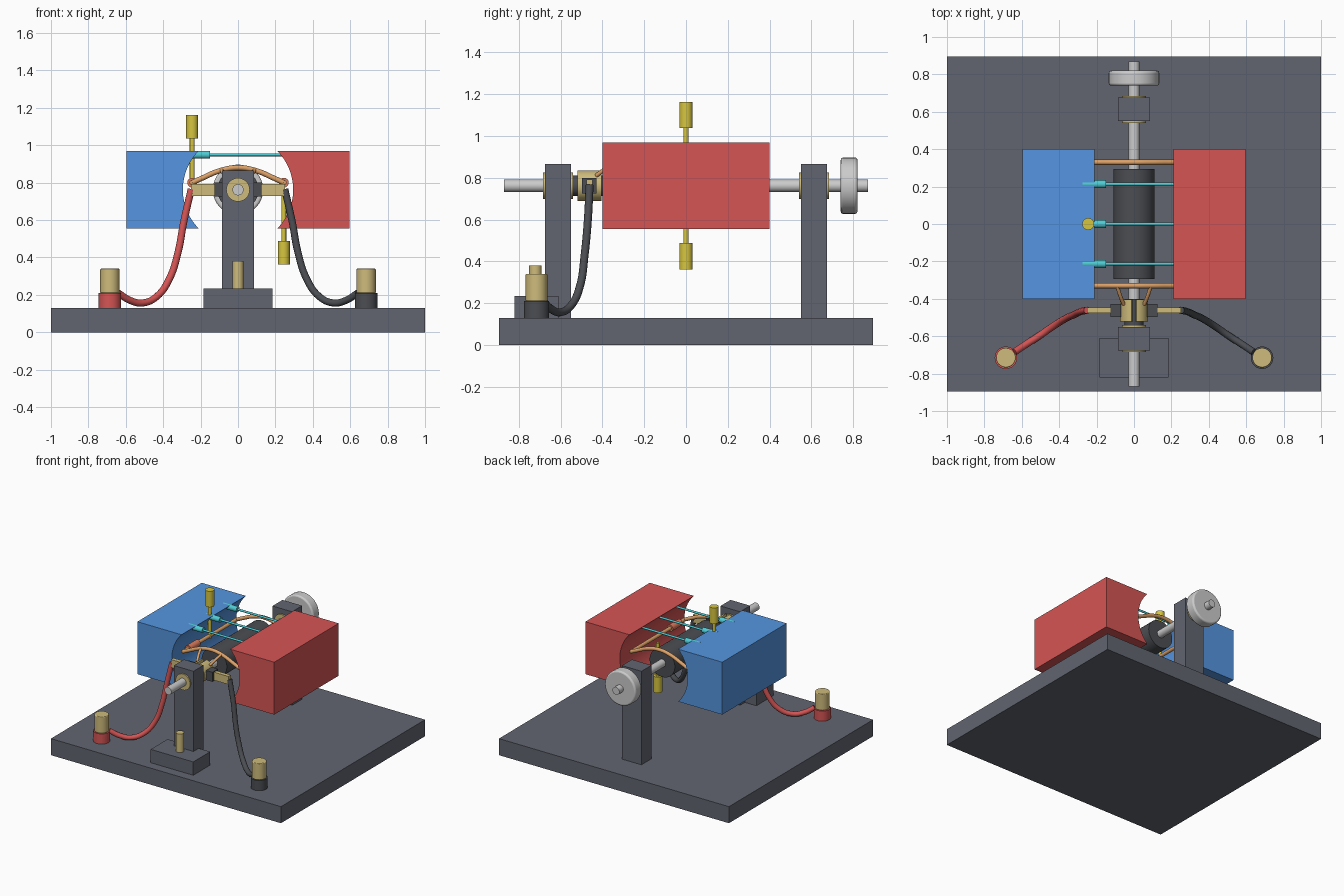
import bpy, bmesh
from math import pi, cos, sin, asin, radians
from mathutils import Vector

if "Cube" in bpy.data.objects:
    bpy.data.objects.remove(bpy.data.objects["Cube"])

AXIS_Z = 0.762   # height of the rotor shaft


def material(name, rgb):
    m = bpy.data.materials.new(name)
    m.diffuse_color = (*rgb, 1)
    m.use_nodes = True
    m.node_tree.nodes["Principled BSDF"].inputs["Base Color"].default_value = m.diffuse_color
    return m


SLATE = material("slate", (0.12, 0.13, 0.16))
DARK = material("dark", (0.07, 0.075, 0.085))
RED = material("red", (0.67, 0.09, 0.09))
BLUE = material("blue", (0.09, 0.30, 0.75))
BRASS = material("brass", (0.62, 0.50, 0.20))
COPPER = material("copper", (0.72, 0.36, 0.14))
SALMON = material("current_red", (0.72, 0.20, 0.11))
CYAN = material("cyan", (0.08, 0.60, 0.66))
YELLOW = material("yellow", (0.68, 0.56, 0.05))


def finish(ob, name, mat, smooth=True):
    ob.name = name
    if mat:
        ob.data.materials.append(mat)
    if smooth:
        bpy.ops.object.select_all(action='DESELECT')
        ob.select_set(True)
        bpy.context.view_layer.objects.active = ob
        bpy.ops.object.shade_smooth_by_angle(angle=radians(35))
    return ob


def box(name, lo, hi, mat):
    lo, hi = Vector(lo), Vector(hi)
    bpy.ops.mesh.primitive_cube_add(size=1, location=(lo + hi) / 2)
    ob = bpy.context.object
    ob.scale = hi - lo
    return finish(ob, name, mat, False)


def rod(name, a, b, r, mat=None, bevel=0):
    a, b = Vector(a), Vector(b)
    bpy.ops.mesh.primitive_cylinder_add(vertices=32, radius=r, depth=(b - a).length,
                                        location=(a + b) / 2)
    ob = bpy.context.object
    ob.rotation_euler = (b - a).to_track_quat('Z', 'Y').to_euler()
    if bevel:
        mod = ob.modifiers.new("bevel", 'BEVEL')
        mod.width, mod.segments = bevel, 3
    return finish(ob, name, mat)


def axle_rod(name, y0, y1, r, mat=None, bevel=0):
    return rod(name, (0, y0, AXIS_Z), (0, y1, AXIS_Z), r, mat, bevel)


def tube(name, pts, r, mat, cyclic=False):
    cu = bpy.data.curves.new(name, 'CURVE')
    cu.dimensions = '3D'
    cu.bevel_depth, cu.bevel_resolution, cu.use_fill_caps = r, 4, True
    sp = cu.splines.new('BEZIER')
    sp.bezier_points.add(len(pts) - 1)
    sp.use_cyclic_u = cyclic
    for bp, p in zip(sp.bezier_points, pts):
        bp.co = p
        bp.handle_left_type = bp.handle_right_type = 'AUTO'
    ob = bpy.data.objects.new(name, cu)
    bpy.context.collection.objects.link(ob)
    cu.materials.append(mat)
    return ob


def prism(name, profile, y0, y1, mat):
    """Extrude an x-z profile along y."""
    bm = bmesh.new()
    face = bm.faces.new([bm.verts.new((x, y0, z)) for x, z in profile])
    ext = bmesh.ops.extrude_face_region(bm, geom=[face])
    bmesh.ops.translate(bm, vec=(0, y1 - y0, 0),
                        verts=[v for v in ext['geom'] if isinstance(v, bmesh.types.BMVert)])
    bmesh.ops.recalc_face_normals(bm, faces=bm.faces)
    me = bpy.data.meshes.new(name)
    bm.to_mesh(me)
    bm.free()
    ob = bpy.data.objects.new(name, me)
    bpy.context.collection.objects.link(ob)
    return finish(ob, name, mat)


# Base and front foot
box("base", (-1, -0.895, 0), (1, 0.895, 0.13), SLATE)
box("foot_block", (-0.185, -0.82, 0.13), (0.185, -0.61, 0.235), SLATE)
rod("foot_pin", (0, -0.72, 0.235), (0, -0.72, 0.38), 0.03, BRASS)

# Posts with bearings
for label, s in (("front", -1), ("back", 1)):
    y0, y1 = sorted((s * 0.55, s * 0.675))
    box(label + "_post", (-0.085, y0, 0.13), (0.085, y1, 0.865), SLATE)
    axle_rod(label + "_bearing", y0 - 0.01, y1 + 0.01, 0.063, BRASS)

# Rotor
axle_rod("shaft", -0.87, 0.87, 0.03)
axle_rod("flywheel", 0.74, 0.82, 0.135, None, 0.012)
axle_rod("armature_core", -0.295, 0.295, 0.11, DARK)
axle_rod("commutator_sleeve", -0.55, -0.40, 0.05, DARK)

# Pole magnets, commutator halves, brushes, terminals and leads on both sides
R, H = 0.295, 0.206
for label, s, pole, term in (("left", -1, BLUE, RED), ("right", 1, RED, DARK)):
    top = asin(H / R)
    arc = [(s * R * cos(top * (1 - i / 12)), AXIS_Z + R * sin(top * (1 - i / 12)))
           for i in range(25)]
    prism(label + "_magnet", [(s * 0.595, AXIS_Z + H)] + arc + [(s * 0.595, AXIS_Z - H)],
          -0.4, 0.4, pole)

    half = [(s * r * cos(t), AXIS_Z + r * sin(t))
            for r, sgn in ((0.074, 1), (0.045, -1))
            for t in [sgn * (-1.4 + 2.8 * i / 16) for i in range(17)]]
    prism(label + "_commutator_half", half, -0.52, -0.405, BRASS)

    def sbox(name, xa, xb, y0, y1, z0, z1, mat):
        xa, xb = sorted((s * xa, s * xb))
        box(label + name, (xa, y0, z0), (xb, y1, z1), mat)

    sbox("_brush", 0.07, 0.126, -0.497, -0.428, 0.725, 0.80, DARK)
    sbox("_brush_arm", 0.12, 0.25, -0.477, -0.446, 0.73, 0.793, BRASS)

    tx, ty = s * 0.685, -0.715
    rod(label + "_terminal_base", (tx, ty, 0.13), (tx, ty, 0.21), 0.06, term)
    rod(label + "_terminal_cap", (tx, ty, 0.21), (tx, ty, 0.34), 0.052, BRASS, 0.005)
    path = [(0.64, -0.685, 0.21), (0.58, -0.645, 0.172), (0.51, -0.60, 0.157),
            (0.43, -0.545, 0.195), (0.365, -0.505, 0.29), (0.32, -0.485, 0.43),
            (0.29, -0.47, 0.59), (0.25, -0.461, 0.765)]
    tube(label + "_lead", [(s * x, y, z) for x, y, z in path], 0.019, term)

    # Coil tail to the commutator and current marker on the coil side
    tube(label + "_coil_tail", [(s * 0.09, -0.33, 0.87), (s * 0.075, -0.38, 0.845),
                                (s * 0.055, -0.43, 0.81)], 0.01, COPPER)
    rod(label + "_current_marker", (s * 0.245, -0.27, 0.80), (s * 0.245, -0.15, 0.80),
        0.026, SALMON)

    # Force arrow: up on the left, down on the right
    ax = s * 0.245
    rod(label + "_force_stem", (ax, 0, AXIS_Z - s * 0.02), (ax, 0, AXIS_Z - s * 0.28), 0.013, YELLOW)
    rod(label + "_force_head", (ax, 0, AXIS_Z - s * 0.275), (ax, 0, AXIS_Z - s * 0.4), 0.032, YELLOW)

# Coil loop: straight sides with ends arched over the shaft
end = [(-0.245, 0.80), (-0.19, 0.825), (-0.10, 0.863), (0, 0.88),
       (0.10, 0.863), (0.19, 0.825), (0.245, 0.80)]
for label, y in (("front", -0.33), ("back", 0.33)):
    tube(label + "_coil_end", [(x, y, z) for x, z in end], 0.014, COPPER)
for label, x in (("left", -0.245), ("right", 0.245)):
    rod(label + "_coil_side", (x, -0.335, 0.80), (x, 0.335, 0.80), 0.014, COPPER)

# Field arrows between the magnets
for i, y in enumerate((-0.213, 0, 0.213)):
    rod(f"field_stem_{i}", (0.275, y, 0.949), (-0.15, y, 0.949), 0.008, CYAN)
    rod(f"field_head_{i}", (-0.15, y, 0.949), (-0.275, y, 0.949), 0.021, CYAN)
